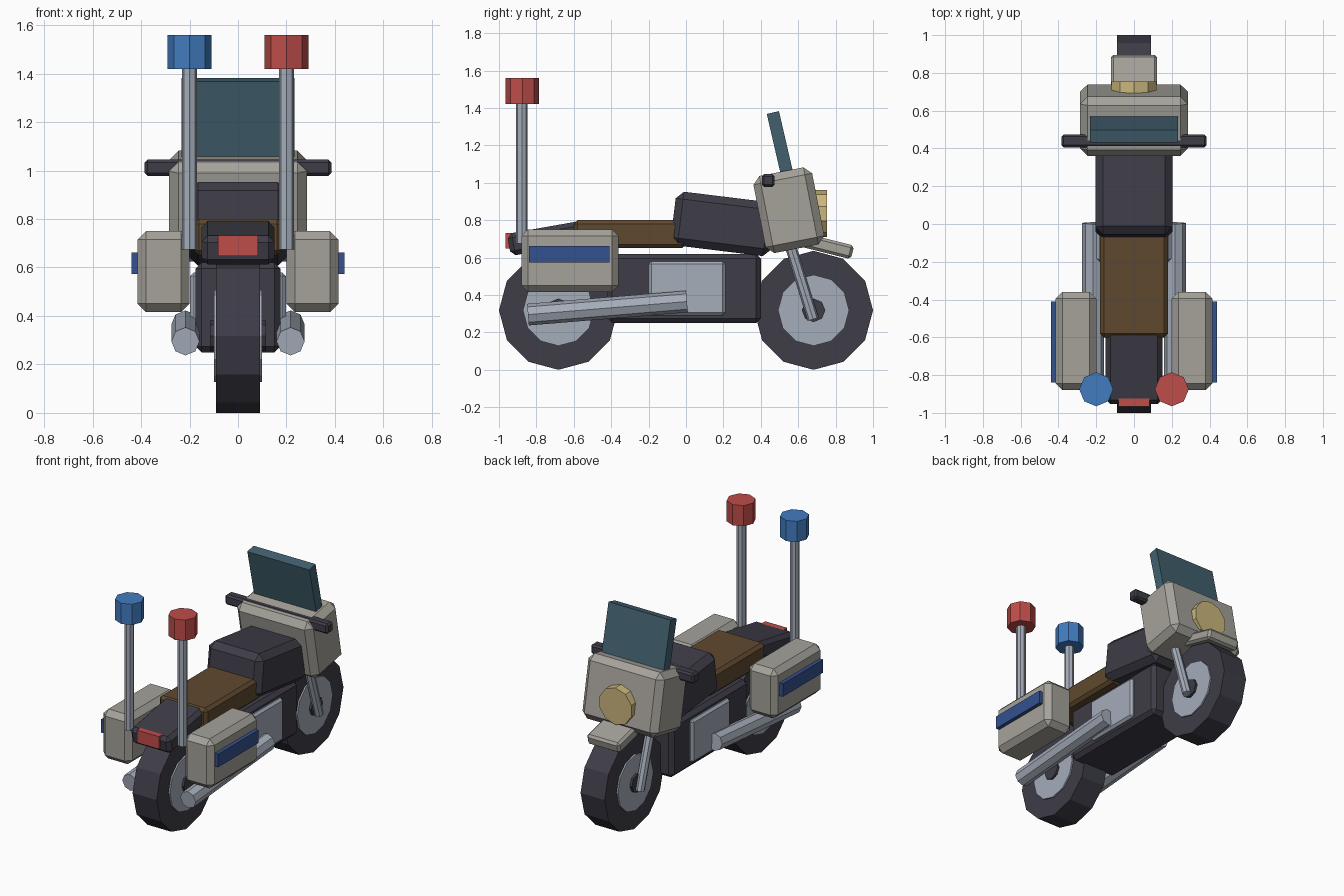
import bpy, bmesh
from mathutils import Vector, Matrix
from math import radians

cube = bpy.data.objects.get("Cube")
if cube:
    bpy.data.objects.remove(cube, do_unlink=True)


def material(name, hex_code):
    srgb = [int(hex_code[i:i + 2], 16) / 255 for i in (0, 2, 4)]
    colour = [c / 12.92 if c < 0.04 else ((c + 0.055) / 1.055) ** 2.4 for c in srgb] + [1]
    m = bpy.data.materials.new(name)
    m.use_nodes = True
    m.diffuse_color = colour
    m.node_tree.nodes["Principled BSDF"].inputs["Base Color"].default_value = colour
    return m


dark = material("dark rubber", "3e3d48")
grey = material("warm grey paint", "a5a29a")
steel = material("pale steel", "a5adba")
brown = material("brown leather", "60492f")
teal = material("teal glass", "42606f")
red = material("red lamp", "bd4d49")
blue = material("blue lamp", "427cc0")
navy = material("navy stripe", "34528f")
yellow = material("yellow lens", "cbb67c")


def finish(bm, name, mat):
    mesh = bpy.data.meshes.new(name)
    bm.to_mesh(mesh)
    bm.free()
    mesh.materials.append(mat)
    obj = bpy.data.objects.new(name, mesh)
    bpy.context.collection.objects.link(obj)
    return obj


def box(name, mat, centre, size, tilt=0, bevel=0.0):
    """Chamfered box, tilted about the x axis."""
    bm = bmesh.new()
    bmesh.ops.create_cube(bm, size=1)
    bmesh.ops.scale(bm, vec=size, verts=bm.verts)
    if bevel:
        bmesh.ops.bevel(bm, geom=bm.edges[:], offset=bevel, segments=1, affect='EDGES')
    obj = finish(bm, name, mat)
    obj.location = centre
    obj.rotation_euler.x = radians(tilt)
    return obj


def rod(name, mat, start, end, radius, sides=8):
    """Faceted cylinder between two points."""
    start, end = Vector(start), Vector(end)
    axis = end - start
    bm = bmesh.new()
    bmesh.ops.create_cone(bm, cap_ends=True, segments=sides, radius1=radius,
                          radius2=radius, depth=axis.length)
    turn = axis.to_track_quat('Z', 'Y').to_matrix().to_4x4()
    bm.transform(Matrix.Translation((start + end) / 2) @ turn)
    return finish(bm, name, mat)


# Wheels: tyre, rim and hub share one axle
for label, y in (("front", 0.682), ("rear", -0.682)):
    for part, mat, radius, half, sides in (("tyre", dark, 0.318, 0.09, 12),
                                           ("rim", steel, 0.19, 0.1, 12),
                                           ("hub", dark, 0.063, 0.115, 8)):
        rod(f"{label}_{part}", mat, (-half, y, 0.318), (half, y, 0.318), radius, sides)

# Body and seats
box("frame", dark, (0, -0.01, 0.435), (0.35, 0.82, 0.37), bevel=0.025)
box("engine_panel", steel, (0, 0.005, 0.435), (0.395, 0.41, 0.29), bevel=0.015)
box("rear_seat", brown, (0, -0.3, 0.725), (0.36, 0.6, 0.15), bevel=0.02)
box("tank", dark, (0, 0.2, 0.78), (0.41, 0.54, 0.29), -7, 0.04)
box("tail", dark, (0, -0.735, 0.705), (0.3, 0.43, 0.12), 10, 0.025)
box("tail_light", red, (0, -0.935, 0.69), (0.165, 0.06, 0.085))

# Front fairing, windshield, handlebar, headlight and mudguard
box("fairing", grey, (0, 0.55, 0.853), (0.57, 0.32, 0.42), 11, 0.04)
box("windshield", teal, (0, 0.505, 1.2), (0.465, 0.067, 0.36), 13)
box("handlebar", dark, (0, 0.44, 1.012), (0.77, 0.068, 0.068), bevel=0.012)
rod("headlight", yellow, (0, 0.55, 0.835), (0, 0.755, 0.835), 0.125, 10)
box("front_mudguard", grey, (0, 0.74, 0.665), (0.245, 0.31, 0.075), -14, 0.015)

# Paired parts on both sides
for side, s, lamp in (("left", 1, red), ("right", -1, blue)):
    rod(f"{side}_fork", steel, (s * 0.13, 0.55, 0.69), (s * 0.13, 0.68, 0.27), 0.03)
    rod(f"{side}_exhaust", steel, (s * 0.217, 0.005, 0.365), (s * 0.217, -0.845, 0.295), 0.058)
    box(f"{side}_saddlebag", grey, (s * 0.307, -0.62, 0.583), (0.215, 0.52, 0.335), bevel=0.035)
    box(f"{side}_bag_stripe", navy, (s * 0.425, -0.625, 0.617), (0.03, 0.43, 0.088))
    rod(f"{side}_pole", steel, (s * 0.2, -0.878, 0.675), (s * 0.2, -0.878, 1.43), 0.031)
    rod(f"{side}_beacon", lamp, (s * 0.2, -0.875, 1.42), (s * 0.2, -0.875, 1.56), 0.09)
